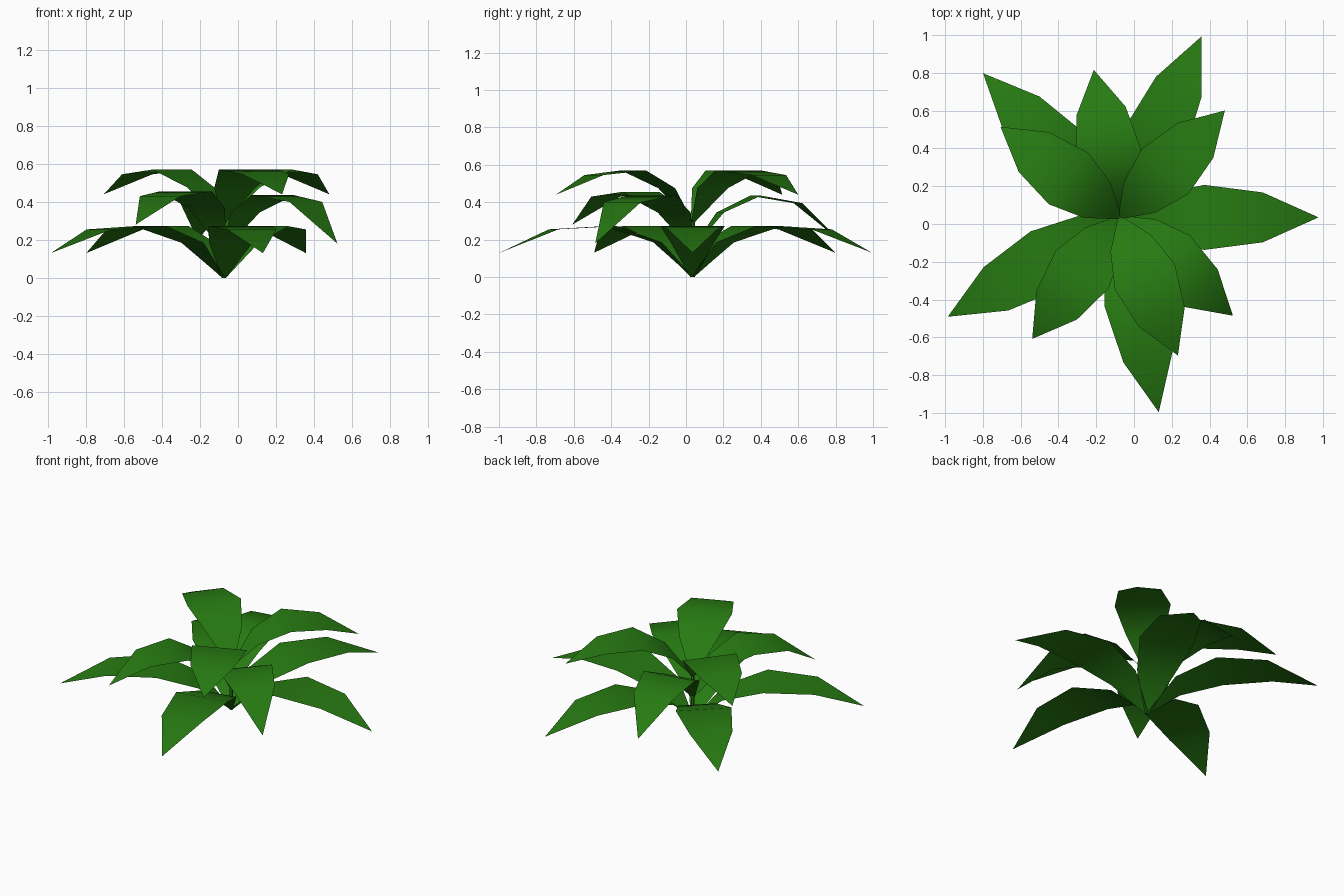
import bpy, bmesh, math

if "Cube" in bpy.data.objects:
    bpy.data.objects.remove(bpy.data.objects["Cube"])

CX, CY = -0.075, 0.035

green = bpy.data.materials.new("leaf green")
green.diffuse_color = (0.020, 0.195, 0.006, 1)
green.use_nodes = True
green.node_tree.nodes["Principled BSDF"].inputs["Base Color"].default_value = green.diffuse_color

HALF_WIDTHS = (0.012, 0.117, 0.172, 0.132)


def leaf(name, angle, radii, heights):
    """Thin arching strip that widens, then ends in a point."""
    a = math.radians(angle)
    dx, dy = math.cos(a), math.sin(a)
    bm = bmesh.new()
    rows = []
    for r, z, w in zip(radii, heights, HALF_WIDTHS):
        rows.append([bm.verts.new((CX + dx * r - dy * s * w,
                                   CY + dy * r + dx * s * w, z)) for s in (-1, 1)])
    tip = bm.verts.new((CX + dx * radii[-1], CY + dy * radii[-1], heights[-1]))
    for (a0, b0), (a1, b1) in zip(rows, rows[1:]):
        bm.faces.new((a0, a1, b1, b0))
    bm.faces.new((rows[-1][0], tip, rows[-1][1]))
    for f in bm.faces:
        f.smooth = True
    me = bpy.data.meshes.new(name)
    bm.to_mesh(me)
    bm.free()
    me.materials.append(green)
    bpy.context.collection.objects.link(bpy.data.objects.new(name, me))


LONG = (0.0, 0.19, 0.447, 0.757, 1.052)
SHORT = (0.0, 0.15, 0.342, 0.572, 0.793)

# Bottom tier: five long leaves
for i, ang in enumerate((0, 65.7, 133.5, 210, 281.3)):
    leaf(f"bottom_leaf_{i + 1}", ang, LONG, (0.0, 0.185, 0.272, 0.255, 0.13))

# Middle tier: three short leaves drooping by different amounts
for i, (ang, top, shoulder, tip) in enumerate((
        (-41, 0.435, 0.40, 0.18), (100, 0.435, 0.395, 0.20), (234.2, 0.455, 0.43, 0.28))):
    leaf(f"middle_leaf_{i + 1}", ang, SHORT, (0.15, top - 0.09, top, shoulder, tip))

# Top tier: three short leaves
for i, ang in enumerate((45.5, 142.8, 292.8)):
    leaf(f"top_leaf_{i + 1}", ang, SHORT, (0.29, 0.475, 0.57, 0.545, 0.44))

# Thin central stem
bpy.ops.mesh.primitive_cylinder_add(vertices=6, radius=0.012, depth=0.295,
                                    location=(CX, CY, 0.1475))
stem = bpy.context.object
stem.name = "stem"
stem.data.materials.append(green)
